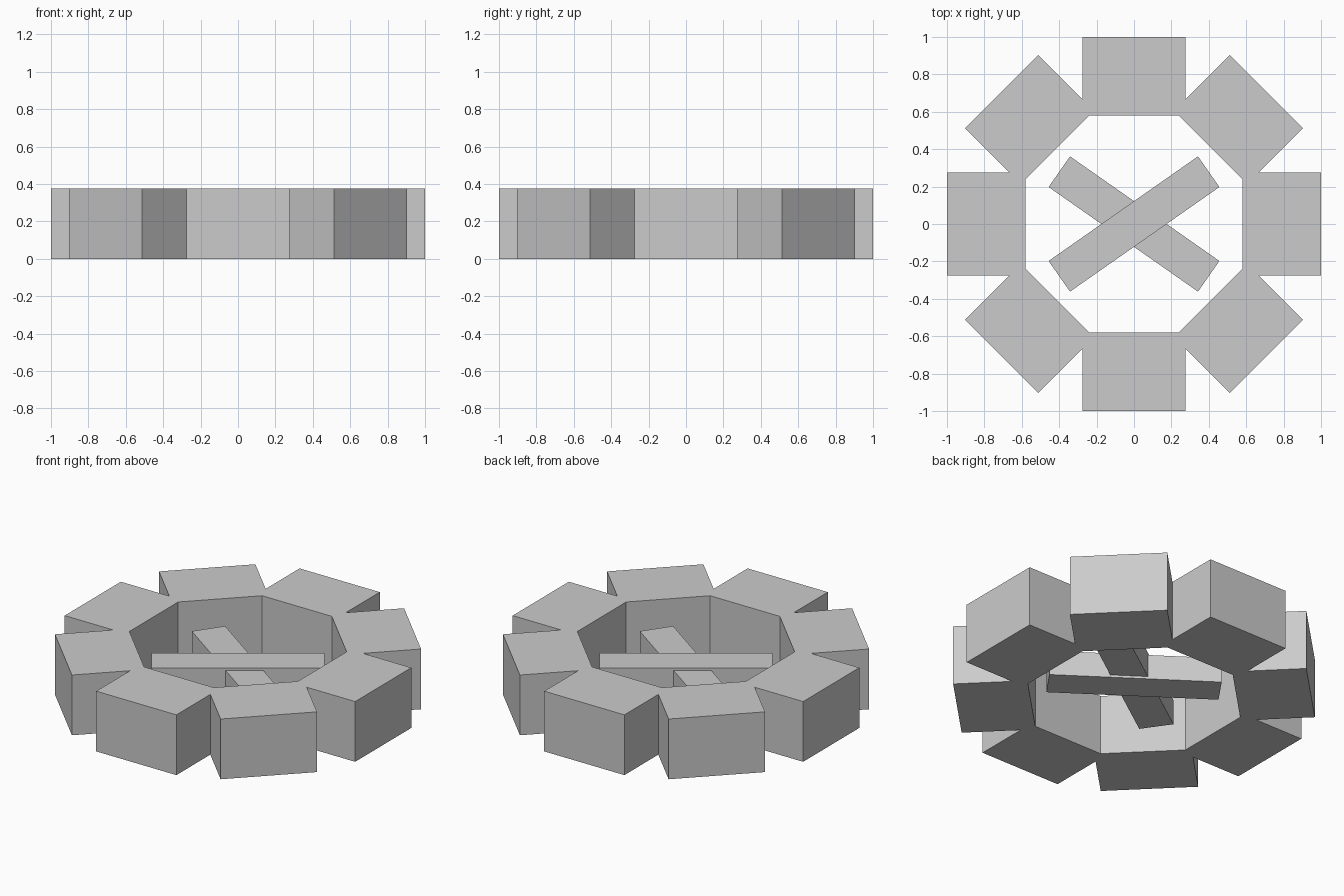
import bpy
from math import cos, sin, radians

if "Cube" in bpy.data.objects:
    bpy.data.objects.remove(bpy.data.objects["Cube"])


def block(name, size, location, angle):
    """Box with the given size, turned about z."""
    bpy.ops.mesh.primitive_cube_add(size=1, location=location,
                                    rotation=(0, 0, radians(angle)))
    obj = bpy.context.object
    obj.name = name
    obj.scale = size
    bpy.ops.object.transform_apply(location=False, rotation=False, scale=True)
    return obj


# Ring of eight overlapping stones
HEIGHT, INNER, OUTER, WIDTH = 0.375, 0.58, 1.0, 0.552
radius = (INNER + OUTER) / 2
for i in range(8):
    a = i * 45
    block(f"ring_stone_{i + 1}", (OUTER - INNER, WIDTH, HEIGHT),
          (radius * cos(radians(a)), radius * sin(radians(a)), HEIGHT / 2), a)

# Two crossed logs, the upper one sitting slightly higher
for name, angle, z in (("lower_log", -35, 0.165), ("upper_log", 35, 0.18)):
    block(name, (0.975, 0.2, 0.155), (0, 0, z), angle)
